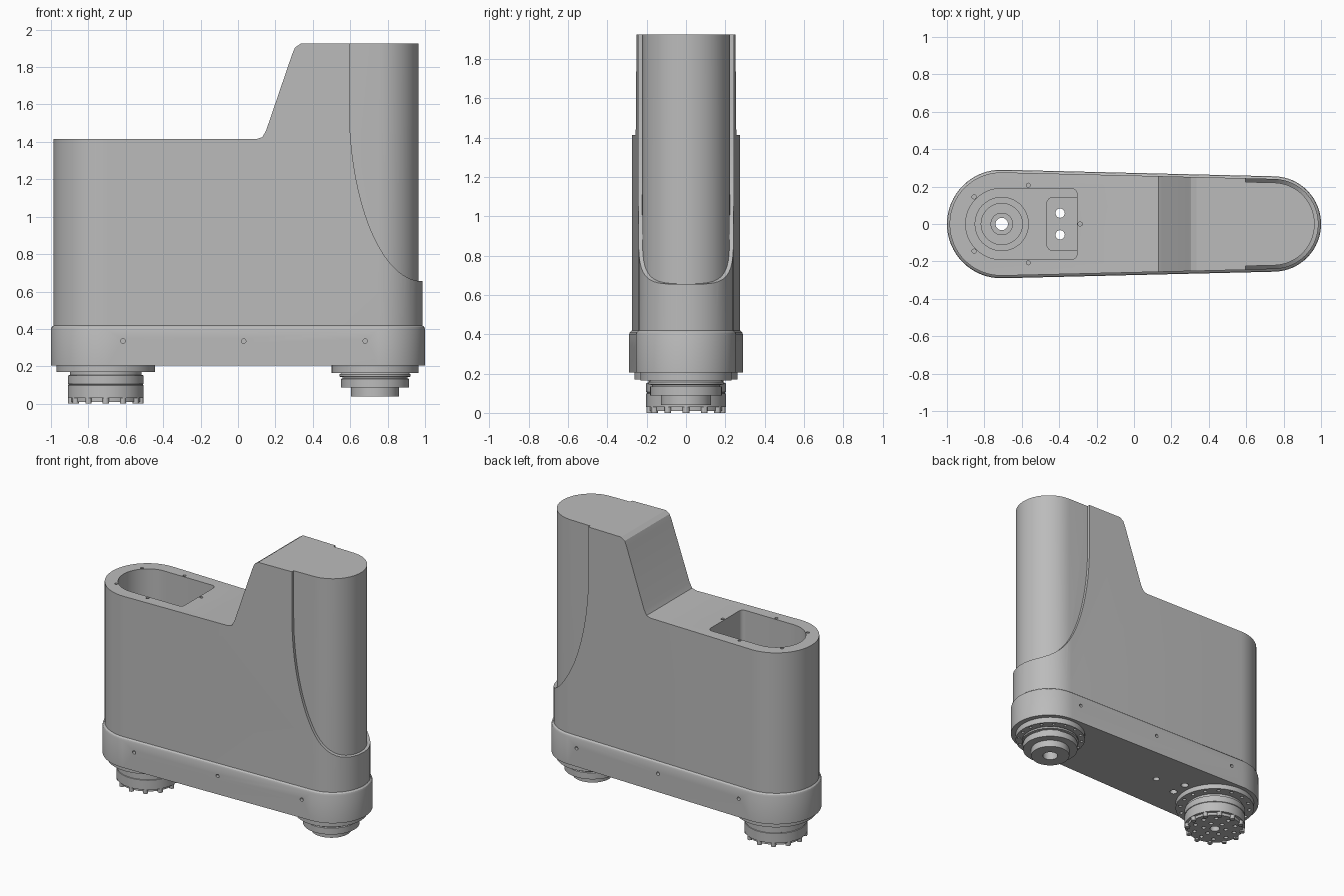
import bpy, bmesh
from math import sin, cos, acos, pi

cube = bpy.data.objects.get("Cube")
if cube:
    bpy.data.objects.remove(cube, do_unlink=True)

grey = bpy.data.materials.new("housing grey")
grey.use_nodes = True
grey.diffuse_color = (0.5, 0.5, 0.5, 1)
grey.node_tree.nodes["Principled BSDF"].inputs["Base Color"].default_value = (0.5, 0.5, 0.5, 1)
parts = []


def loft(name, rings, closed=False, keep=True):
    """Skin a row of equal rings; cap the ends, or join last to first."""
    bm = bmesh.new()
    loops = [[bm.verts.new(p) for p in ring] for ring in rings]
    pairs = list(zip(loops, loops[1:]))
    if closed:
        pairs.append((loops[-1], loops[0]))
    else:
        bm.faces.new(loops[0])
        bm.faces.new(loops[-1])
    n = len(loops[0])
    for a, b in pairs:
        for i in range(n):
            j = (i + 1) % n
            bm.faces.new((a[i], a[j], b[j], b[i]))
    bmesh.ops.recalc_face_normals(bm, faces=bm.faces)
    mesh = bpy.data.meshes.new(name)
    bm.to_mesh(mesh)
    bm.free()
    mesh.materials.append(grey)
    obj = bpy.data.objects.new(name, mesh)
    bpy.context.collection.objects.link(obj)
    if keep:
        parts.append(obj)
    else:
        obj.hide_render = True
    return obj


def arc(cx, cy, r, a, b, n):
    return [(cx + r * cos(a + (b - a) * i / n), cy + r * sin(a + (b - a) * i / n))
            for i in range(n + 1)]


def stadium(offset):
    """Tapered outline: a wide left end and a narrower right end."""
    t = acos((0.29 - 0.255) / 1.455)
    return (arc(0.745, 0, 0.255 + offset, -t, t, 32)
            + arc(-0.71, 0, 0.29 + offset, t, 2 * pi - t, 32))


def at_z(points, z):
    return [(x, y, z) for x, y in points]


def along_y(points, y0=-0.5, y1=0.5):
    return [[(x, y, z) for x, z in points] for y in (y0, y1)]


def prism(name, points, z0, z1, keep=True):
    return loft(name, [at_z(points, z0), at_z(points, z1)], keep=keep)


def circle(x, y, r, n=20):
    return arc(x, y, r, 0, 2 * pi, n)[:-1]


def lathe(name, x, profile):
    return loft(name, [at_z(circle(x, 0, r, 64), z) for r, z in profile], closed=True)


def boolean(obj, cutter, operation="DIFFERENCE"):
    mod = obj.modifiers.new("cut", "BOOLEAN")
    mod.operation, mod.object, mod.solver = operation, cutter, "EXACT"
    bpy.context.view_layer.objects.active = obj
    bpy.ops.object.modifier_apply(modifier=mod.name)


def drill(obj, x, y, r, z0, z1):
    cutter = prism("drill", circle(x, y, r), z0, z1, keep=False)
    boolean(obj, cutter)
    bpy.data.objects.remove(cutter, do_unlink=True)


def bolt_ring(obj, x, radius, count, r, z0, z1):
    for i in range(count):
        a = 2 * pi * (i + 0.5) / count
        drill(obj, x + radius * cos(a), radius * sin(a), r, z0, z1)


# Side silhouettes: stepped body, and recessed end cap behind the swept seam
TOP = 1.925
seam = [(0.595, TOP)] + arc(0.985, 1.6, 0.39, pi, 1.5 * pi, 28)
seam = [(x, z if z >= 1.6 else 1.6 - (1.6 - z) * 0.945 / 0.39) for x, z in seam]
slope = [(0.10, 1.415), (0.13, 1.425), (0.15, 1.46), (0.29, 1.87), (0.305, 1.905), (0.335, TOP)]
body_side = [(-1.2, 0.3), (-1.2, 1.415)] + slope + seam + [(1.2, 0.655), (1.2, 0.3)]
cap_side = seam + [(1.2, 0.655), (1.2, TOP)]

body = prism("body", stadium(-0.014), 0.4, 2.1)
cap = prism("end_cap", stadium(-0.034), 0.5, 2.1)
for obj, side in ((body, body_side), (cap, cap_side)):
    cutter = loft("side_cutter", along_y(side), keep=False)
    boolean(obj, cutter, "INTERSECT")
    bpy.data.objects.remove(cutter, do_unlink=True)

# Base band with a softened upper lip
base = loft("base_band", [at_z(stadium(o), z) for o, z in
                          ((0, 0.205), (0, 0.398), (-0.004, 0.41), (-0.016, 0.42))])

# Deep opening in the lower deck
opening = (arc(-0.71, 0, 0.19, pi / 2, 1.5 * pi, 32)
           + arc(-0.335, -0.16, 0.03, -pi / 2, 0, 6)
           + arc(-0.335, 0.16, 0.03, 0, pi / 2, 6))
cutter = prism("opening_cutter", opening, 0.25, 2, keep=False)
boolean(body, cutter)
boolean(base, cutter)
bpy.data.objects.remove(cutter, do_unlink=True)

# Raised plate on the floor of the opening
plate = prism("floor_plate", arc(-0.43, 0.105, 0.04, pi / 2, pi, 6)
              + arc(-0.43, -0.105, 0.04, pi, 1.5 * pi, 6)
              + [(-0.302, -0.145), (-0.302, 0.145)], 0.245, 0.28)

# Holes through the floor, in the underside and around the opening
for y in (-0.058, 0.058):
    for obj in (base, plate):
        drill(obj, -0.395, y, 0.025, 0.1, 0.5)
drill(base, -0.195, 0, 0.022, 0.1, 0.25)
drill(base, -0.71, 0, 0.1, 0.1, 0.5)
for x, y in ((-0.855, 0.145), (-0.565, 0.207)):
    for s in (-1, 1):
        drill(body, x, s * y, 0.011, 1.38, 1.5)
drill(body, -0.288, 0, 0.011, 1.38, 1.5)

# Screw recesses along both sides of the base
for x in (-0.615, 0.03, 0.68):
    for s in (-1, 1):
        hole = loft("screw_cutter", along_y(circle(x, 0.335, 0.012), s * 0.235, s * 0.4), keep=False)
        boolean(base, hole)
        bpy.data.objects.remove(hole, do_unlink=True)

# Large output hub, hollow along its axis
big = lathe("large_hub", -0.707, [
    (0.033, 0.01), (0.185, 0.01), (0.185, 0.03), (0.203, 0.03), (0.203, 0.098),
    (0.199, 0.1), (0.199, 0.104), (0.203, 0.106), (0.203, 0.15), (0.192, 0.155),
    (0.192, 0.17), (0.263, 0.17), (0.263, 0.207), (0.24, 0.207), (0.24, 0.256),
    (0.145, 0.256), (0.145, 0.32), (0.11, 0.32), (0.11, 0.29), (0.06, 0.29),
    (0.06, 0.31), (0.033, 0.31)])
bolt_ring(big, -0.707, 0.233, 16, 0.012, 0.1, 0.19)
bolt_ring(big, -0.707, 0.14, 10, 0.014, -0.1, 0.04)
bolt_ring(big, -0.707, 0.075, 6, 0.014, -0.1, 0.04)
for i in range(12):
    a = 2 * pi * i / 12
    prism("hub_bolt", circle(-0.707 + 0.185 * cos(a), 0.185 * sin(a), 0.017, 12), 0, 0.034)

# Small stepped hub with a blind bore
small = lathe("small_hub", 0.733, [
    (0.05, 0.04), (0.128, 0.04), (0.128, 0.088), (0.182, 0.088), (0.182, 0.133),
    (0.174, 0.135), (0.174, 0.142), (0.19, 0.145), (0.19, 0.157), (0.18, 0.165),
    (0.232, 0.165), (0.232, 0.207), (0.05, 0.207)])
bolt_ring(small, 0.733, 0.211, 16, 0.01, 0.1, 0.185)

# Smooth the curved walls, keep the edges crisp
bpy.ops.object.select_all(action="DESELECT")
for obj in parts:
    obj.select_set(True)
bpy.context.view_layer.objects.active = body
bpy.ops.object.shade_smooth_by_angle(angle=0.5)
